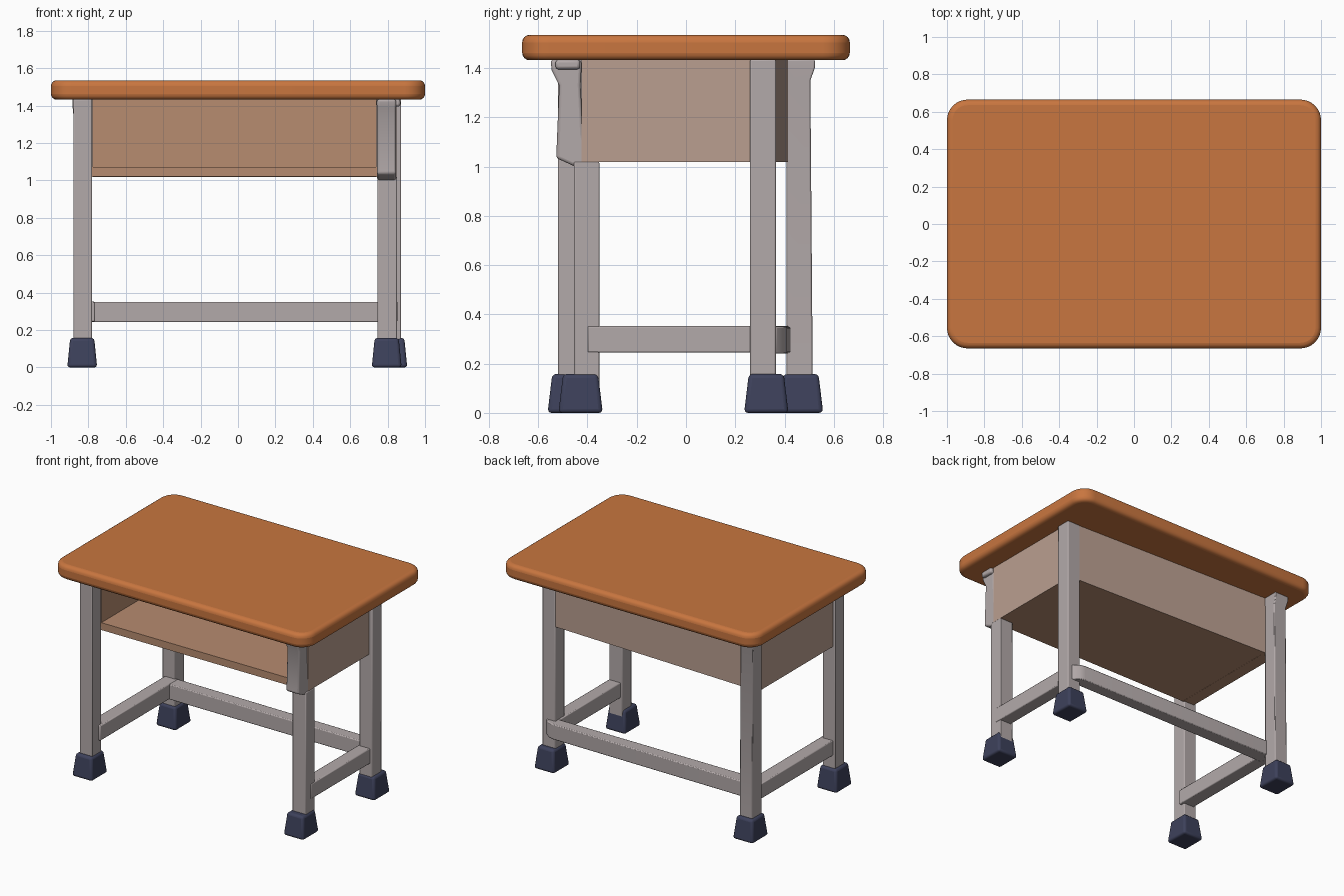
import bpy, bmesh, math
from mathutils import Vector

if "Cube" in bpy.data.objects:
    bpy.data.objects.remove(bpy.data.objects["Cube"])


def material(name, rgb):
    m = bpy.data.materials.new(name)
    m.diffuse_color = (*rgb, 1)
    m.use_nodes = True
    m.node_tree.nodes["Principled BSDF"].inputs["Base Color"].default_value = m.diffuse_color
    return m


ORANGE = material("orange wood", (0.58, 0.18, 0.05))
TAN = material("tan wood", (0.47, 0.26, 0.16))
PALE = material("pale pink wood", (0.49, 0.345, 0.28))
GREY = material("warm grey metal", (0.45, 0.40, 0.40))
NAVY = material("navy rubber", (0.047, 0.053, 0.105))


def loft(name, rings, mats, bevel=0.0, segments=2):
    """Closed solid joining rings of equal point count."""
    bm = bmesh.new()
    vs = [[bm.verts.new(p) for p in r] for r in rings]
    n = len(vs[0])
    for a, b in zip(vs, vs[1:]):
        for i in range(n):
            j = (i + 1) % n
            bm.faces.new((a[i], a[j], b[j], b[i]))
    bm.faces.new(vs[0][::-1])
    bm.faces.new(vs[-1])
    bmesh.ops.recalc_face_normals(bm, faces=bm.faces)
    me = bpy.data.meshes.new(name)
    bm.to_mesh(me)
    bm.free()
    ob = bpy.data.objects.new(name, me)
    bpy.context.collection.objects.link(ob)
    for m in mats:
        me.materials.append(m)
    if bevel:
        mod = ob.modifiers.new("bevel", 'BEVEL')
        mod.width = bevel
        mod.segments = segments
        mod.limit_method = 'ANGLE'
        mod.angle_limit = math.radians(40)
    bpy.ops.object.select_all(action='DESELECT')
    ob.select_set(True)
    bpy.context.view_layer.objects.active = ob
    bpy.ops.object.shade_smooth_by_angle(angle=math.radians(35))
    return ob


def rect(x0, x1, y0, y1, z):
    return [(x0, y0, z), (x1, y0, z), (x1, y1, z), (x0, y1, z)]


def box(name, x0, x1, y0, y1, z0, z1, mats, bevel=0.006):
    return loft(name, [rect(x0, x1, y0, y1, z0), rect(x0, x1, y0, y1, z1)], mats, bevel)


def slab(name, outline, z0, z1, mats, bevel=0.0, segments=2):
    return loft(name, [[(x, y, z) for x, y in outline] for z in (z0, z1)], mats, bevel, segments)


def colour_side(ob, direction):
    """Second material on faces that look along the direction."""
    d = Vector(direction)
    for p in ob.data.polygons:
        if p.normal.dot(d) > 0.7:
            p.material_index = 1


# table top with rounded corners
R = 0.11
outline = []
for cx, cy, start in ((1 - R, 0.665 - R, 0), (R - 1, 0.665 - R, 90),
                      (R - 1, R - 0.665, 180), (1 - R, R - 0.665, 270)):
    for k in range(9):
        a = math.radians(start + k * 11.25)
        outline.append((cx + R * math.cos(a), cy + R * math.sin(a)))
slab("table_top", outline, 1.432, 1.535, [ORANGE], 0.03, 4)

# tray under the top: floor, two sides, skewed back
L, RT, F = -0.86, 0.845, -0.425
slab("tray_floor", [(L, F), (RT, F), (RT, 0.355), (L, 0.415)], 1.02, 1.072, [TAN])
left = slab("tray_left_side", [(L - 0.002, F), (-0.775, F), (-0.775, 0.40), (L - 0.002, 0.413)],
            1.019, 1.433, [PALE, TAN])
colour_side(left, (1, 0, 0))
right = slab("tray_right_side", [(0.738, F), (RT + 0.002, F), (RT + 0.002, 0.353), (0.738, 0.35)],
             1.019, 1.433, [PALE, TAN])
colour_side(right, (-1, 0, 0))
back = slab("tray_back", [(L, 0.375), (RT, 0.315), (RT, 0.358), (L, 0.418)],
            1.018, 1.433, [PALE, TAN])
colour_side(back, (0, -1, 0))
for ob in (left, right, back):
    for p in ob.data.polygons:
        if p.normal.z < -0.7:
            p.material_index = 1

# straight legs
box("front_left_leg", -0.88, -0.78, -0.52, -0.415, 0.1, 1.434, [GREY])
box("back_right_leg", 0.77, 0.872, 0.26, 0.365, 0.1, 1.434, [GREY])
box("front_right_leg", 0.745, 0.85, -0.455, -0.352, 0.1, 1.02, [GREY])

# back left leg, slightly flared below the top
loft("back_left_leg", [rect(-0.88, -0.78, 0.408, 0.515, 0.1),
                       rect(-0.88, -0.78, 0.408, 0.505, 1.35),
                       rect(-0.885, -0.775, 0.405, 0.523, 1.40),
                       rect(-0.885, -0.775, 0.405, 0.523, 1.434)], [GREY], 0.006)

# cranked upper part of the front right leg
profile = [(-0.55, 1.434), (-0.545, 1.39), (-0.515, 1.33), (-0.527, 1.035), (-0.45, 1.0),
           (-0.352, 1.0), (-0.365, 1.03), (-0.405, 1.07), (-0.418, 1.13),
           (-0.428, 1.33), (-0.425, 1.39), (-0.425, 1.434)]
loft("front_right_leg_crank", [[(x, y, z) for y, z in profile] for x in (0.744, 0.845)],
     [GREY], 0.012, 3)
box("front_right_leg_cap", 0.74, 0.868, -0.53, -0.43, 1.395, 1.434, [GREY], 0.012)

# lower rails
box("left_rail", -0.862, -0.765, -0.45, 0.42, 0.245, 0.352, [GREY])
box("right_rail", 0.76, 0.853, -0.40, 0.33, 0.245, 0.352, [GREY])
slab("back_rail", [(-0.82, 0.325), (0.84, 0.325), (0.84, 0.365), (0.80, 0.40),
                   (0.76, 0.41), (-0.82, 0.425)], 0.242, 0.35, [GREY], 0.006)

# tapered rubber feet
for name, cx, cy in (("front_left", -0.833, -0.472), ("front_right", 0.795, -0.428),
                     ("back_left", -0.833, 0.467), ("back_right", 0.825, 0.326)):
    loft(name + "_foot", [rect(cx - 0.08, cx + 0.08, cy - 0.09, cy + 0.09, 0),
                          rect(cx - 0.064, cx + 0.064, cy - 0.071, cy + 0.071, 0.158)],
         [NAVY], 0.016, 3)
